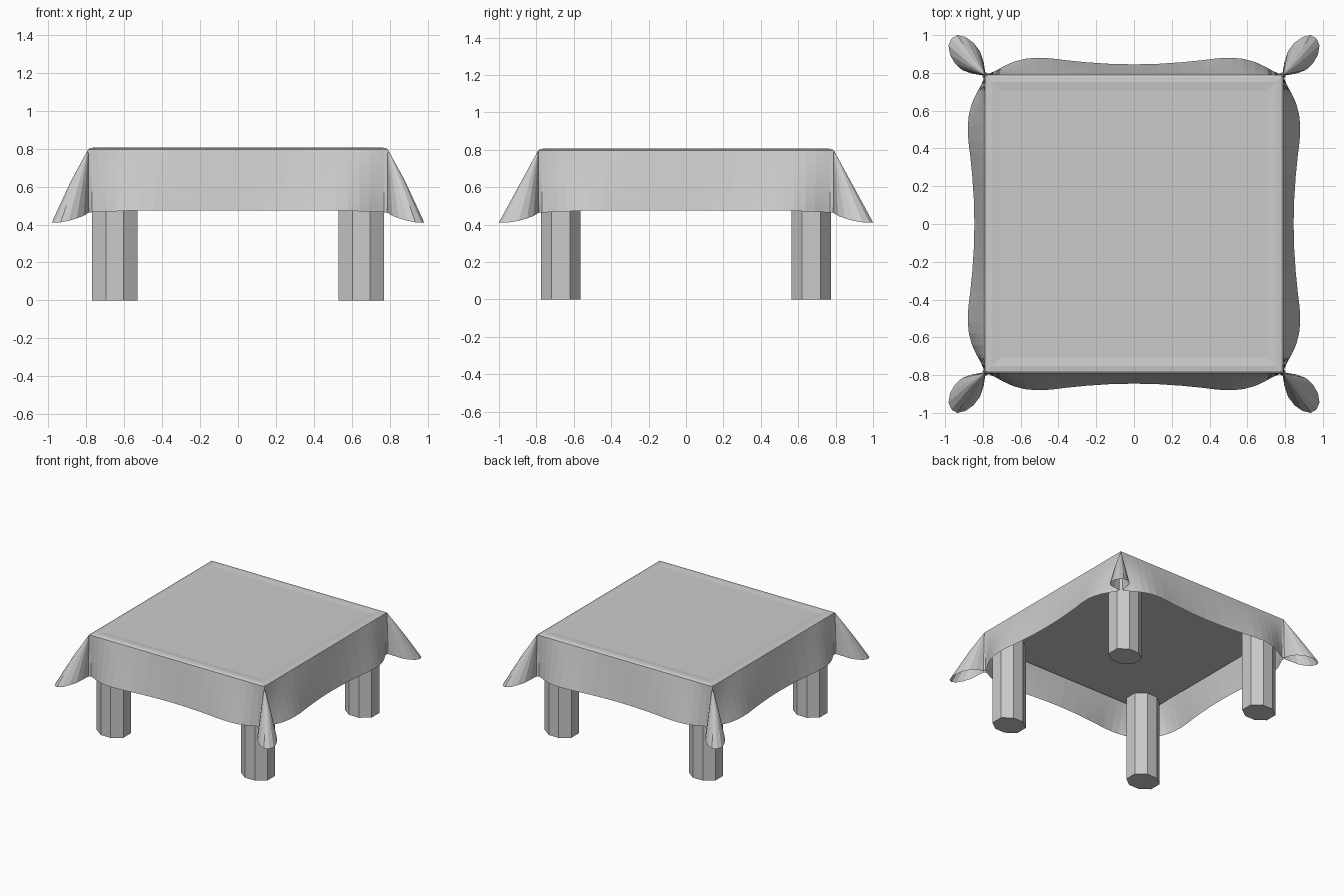
import bpy, bmesh
from mathutils import Vector

if "Cube" in bpy.data.objects:
    bpy.data.objects.remove(bpy.data.objects["Cube"])

E, TOP = 0.79, 0.80   # table half width and height

# hem of the cloth from the middle of a side to the tip of the corner fold
HEM = [(0, .845, .475), (.13, .848, .475), (.25, .856, .475), (.36, .867, .475),
       (.44, .877, .475), (.52, .88, .475), (.58, .874, .473), (.64, .858, .47),
       (.69, .835, .468), (.735, .81, .466), (.77, .795, .465), (.787, .803, .463),
       (.797, .86, .457), (.815, .915, .446), (.85, .96, .433), (.895, .99, .42),
       (.945, 1.0, .412), (.982, .982, .41)]
ROWS = 9


def new_object(name, bm):
    bmesh.ops.recalc_face_normals(bm, faces=bm.faces)
    mesh = bpy.data.meshes.new(name)
    bm.to_mesh(mesh)
    bm.free()
    obj = bpy.data.objects.new(name, mesh)
    bpy.context.collection.objects.link(obj)
    return obj


def squeeze(p):
    # the folds stick out slightly less in x than in y
    if abs(p.x) > .88:
        p.x = (1 if p.x > 0 else -1) * (.88 + (abs(p.x) - .88) * .85)
    return p


def full_loop(points):
    # mirror over the diagonal, then turn four times
    quarter = points + [Vector((p.y, p.x, p.z)) for p in reversed(points[1:-1])]
    loop = []
    for _ in range(4):
        loop += quarter
        quarter = [Vector((p.y, -p.x, p.z)) for p in quarter]
        # the middle of each next side starts the next quarter
    return [squeeze(p.copy()) for p in loop]


# Tablecloth: raised top rim, hanging skirt and pinched corner folds
hem = [Vector(p) for p in HEM]
edge = [Vector((min(p.x * E / .787, E), E, TOP - .003)) for p in hem]
rings = [full_loop([Vector((p.x * k, p.y * k, z)) for p in edge])
         for k, z in ((.89, .802), (.95, .807), (.985, .804))]
for r in range(ROWS + 1):
    rings.append(full_loop([a.lerp(b, r / ROWS) for a, b in zip(edge, hem)]))

bm = bmesh.new()
grid = [[bm.verts.new(p) for p in ring] for ring in rings]
n = len(grid[0])
for a, b in zip(grid, grid[1:]):
    for i in range(n):
        j = (i + 1) % n
        bm.faces.new((a[i], a[j], b[j], b[i]))
bm.faces.new(grid[0])
bmesh.ops.remove_doubles(bm, verts=bm.verts, dist=.0005)
new_object("tablecloth", bm)

# Table top under the cloth
bm = bmesh.new()
bmesh.ops.create_cube(bm, size=1)
for v in bm.verts:
    v.co = (v.co.x * 1.57, v.co.y * 1.57, .745 + v.co.z * .1)
new_object("table_top", bm)

# Four eight-sided legs
OCT = [(.12, .05), (.045, .105), (-.045, .105), (-.12, .05),
       (-.12, -.05), (-.045, -.105), (.045, -.105), (.12, -.05)]
for sx, side in ((-1, "left"), (1, "right")):
    for sy, end in ((-1, "front"), (1, "back")):
        bm = bmesh.new()
        base = bm.faces.new([bm.verts.new((sx * .65 + x, sy * .67 + y, 0)) for x, y in OCT])
        ext = bmesh.ops.extrude_face_region(bm, geom=[base], use_keep_orig=True)
        bmesh.ops.translate(bm, vec=(0, 0, .7),
                            verts=[g for g in ext["geom"] if isinstance(g, bmesh.types.BMVert)])
        new_object(f"{end}_{side}_leg", bm)
